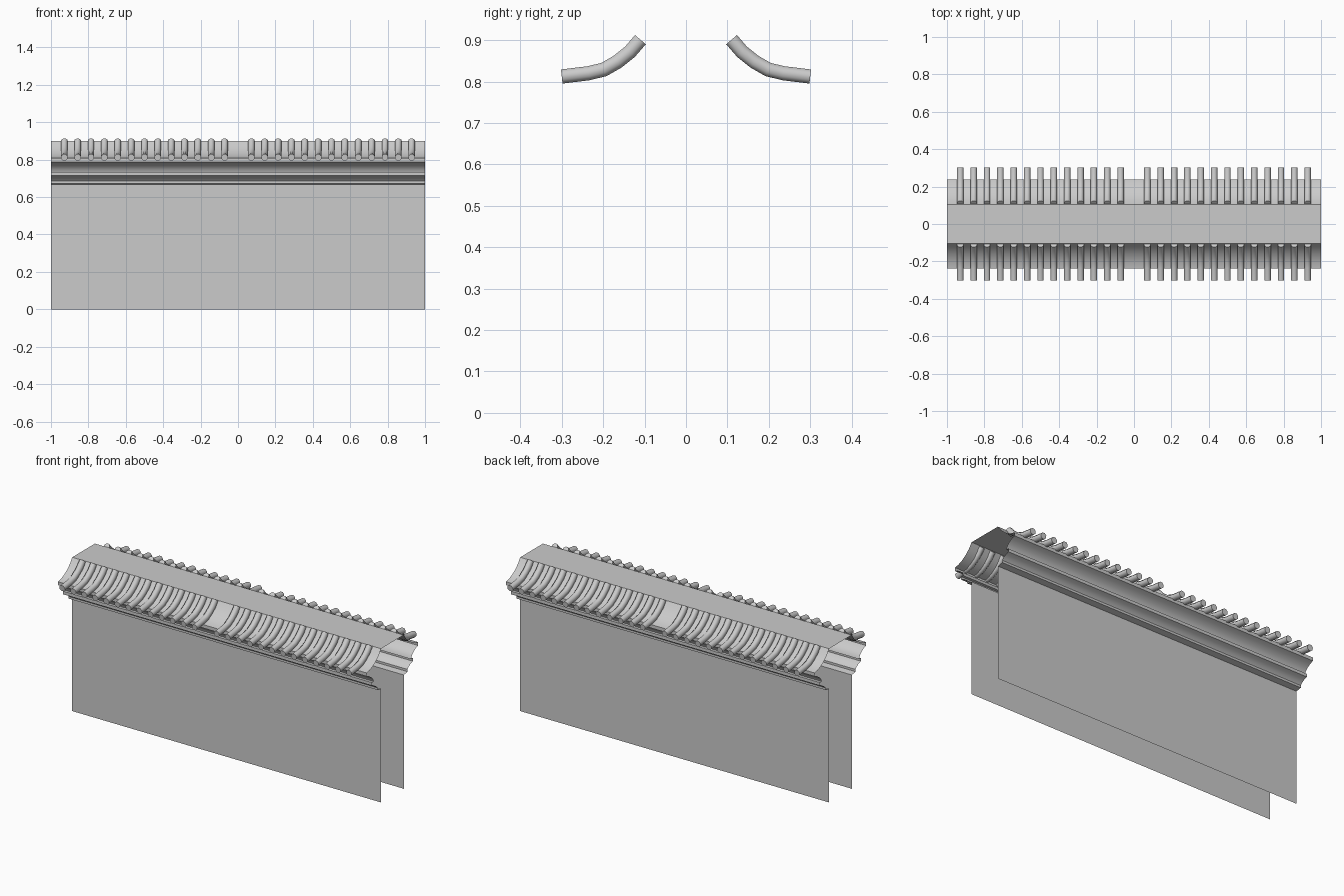
import bpy, bmesh, math
from mathutils import Vector

if "Cube" in bpy.data.objects:
    bpy.data.objects.remove(bpy.data.objects["Cube"])


def finish(bm, name, angle=35):
    me = bpy.data.meshes.new(name)
    bm.to_mesh(me)
    bm.free()
    ob = bpy.data.objects.new(name, me)
    bpy.context.collection.objects.link(ob)
    bpy.ops.object.select_all(action='DESELECT')
    ob.select_set(True)
    bpy.context.view_layer.objects.active = ob
    bpy.ops.object.shade_smooth_by_angle(angle=math.radians(angle))
    return ob


def sheet(name, profile):
    """Open sheet: a (y, z) profile swept along x from -1 to 1."""
    bm = bmesh.new()
    rows = [[bm.verts.new((x, y, z)) for x in (-1, 1)] for y, z in profile]
    for a, b in zip(rows, rows[1:]):
        bm.faces.new((a[0], b[0], b[1], a[1]))
    return finish(bm, name)


def add_tube(bm, path, x, side, r=0.0185, n=8):
    """Closed octagonal tube along a (y, z) path at the given x."""
    pts = [Vector((x, y * side, z)) for y, z in path]
    rings = []
    for i, p in enumerate(pts):
        d = (pts[min(i + 1, len(pts) - 1)] - pts[max(i - 1, 0)]).normalized()
        u = Vector((1, 0, 0))
        v = d.cross(u)
        rings.append([bm.verts.new(p + r * (math.cos(t) * u + math.sin(t) * v))
                      for t in ((k + 0.5) * 2 * math.pi / n for k in range(n))])
    for a, b in zip(rings, rings[1:]):
        for k in range(n):
            bm.faces.new((a[k], a[(k + 1) % n], b[(k + 1) % n], b[k]))
    bm.faces.new(rings[0][::-1])
    bm.faces.new(rings[-1])


# Roof cap: flat ridge with two concave slopes
slope = [(0.105, 0.90), (0.128, 0.868), (0.155, 0.843), (0.185, 0.824),
         (0.212, 0.813), (0.237, 0.808)]
sheet("roof_cap", [(-y, z) for y, z in reversed(slope)] + slope)

# Cornice under each eave, and the wall faces
cornice = [(0.237, 0.808), (0.237, 0.788), (0.215, 0.78), (0.192, 0.765),
           (0.177, 0.747), (0.172, 0.733), (0.188, 0.733), (0.188, 0.715),
           (0.168, 0.708), (0.15, 0.697), (0.14, 0.685), (0.14, 0.672),
           (0.105, 0.666)]
for label, s in (("front", -1), ("back", 1)):
    sheet(label + "_cornice", [(y * s, z) for y, z in cornice])
    sheet(label + "_wall", [(0.105 * s, 0.666), (0.105 * s, 0)])

# Curved tile ribs, with a gap at the middle
rib = [(0.110, 0.901), (0.135, 0.872), (0.165, 0.848), (0.198, 0.829),
       (0.235, 0.820), (0.30, 0.812)]
for label, s in (("front", -1), ("back", 1)):
    bm = bmesh.new()
    for k in range(-13, 14):
        if k:
            add_tube(bm, rib, k / 14, s)
    bmesh.ops.recalc_face_normals(bm, faces=bm.faces)
    finish(bm, label + "_tile_ribs", 50)
